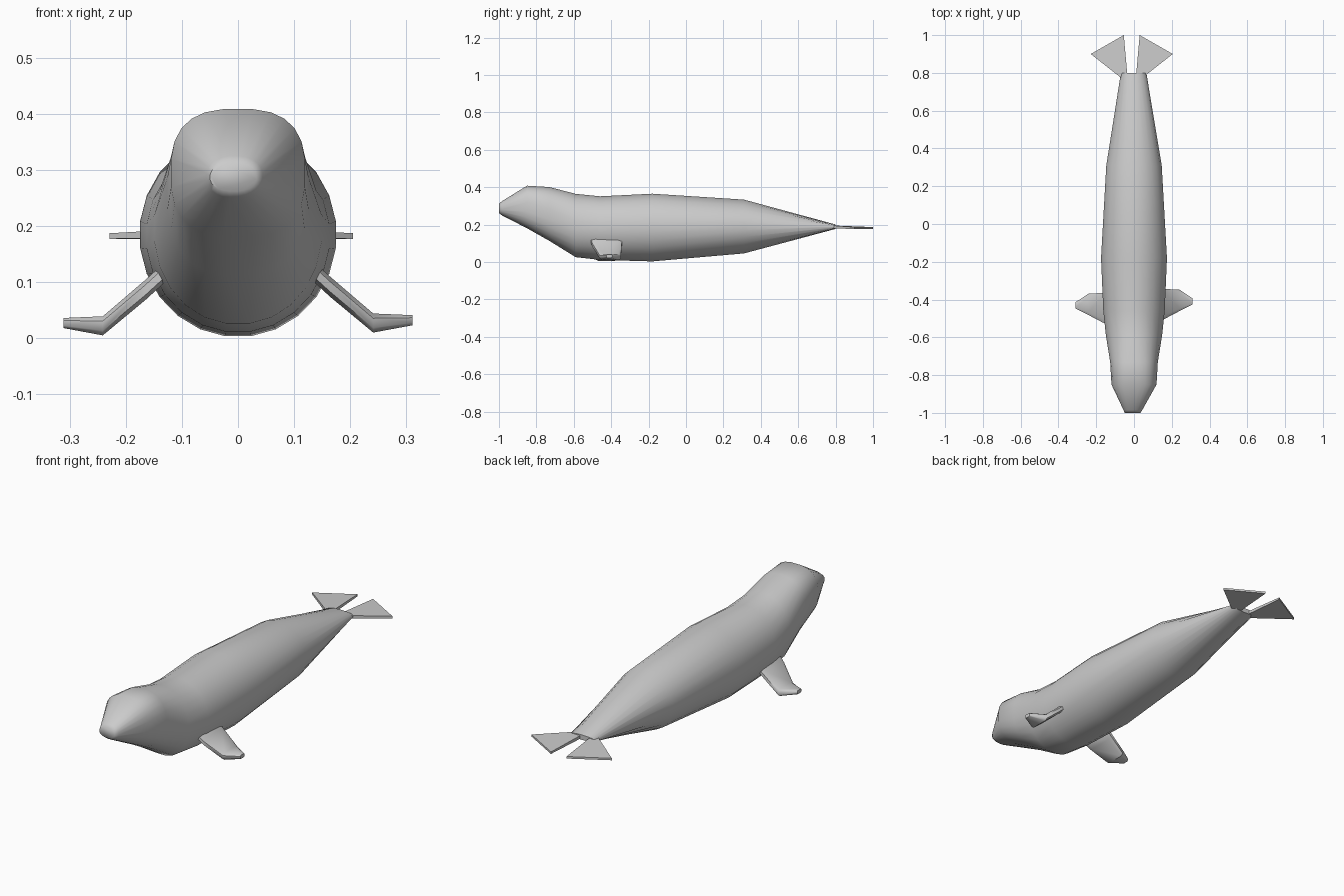
import bpy, bmesh, math

if "Cube" in bpy.data.objects:
    bpy.data.objects.remove(bpy.data.objects["Cube"])

grey = bpy.data.materials.new("seal grey")
grey.diffuse_color = (0.6, 0.6, 0.6, 1)
grey.use_nodes = True
grey.node_tree.nodes["Principled BSDF"].inputs["Base Color"].default_value = grey.diffuse_color


def loft(name, rings, angle):
    """Skin a list of equal-length point rings and cap both ends."""
    bm = bmesh.new()
    loops = [[bm.verts.new(p) for p in ring] for ring in rings]
    n = len(loops[0])
    for a, b in zip(loops, loops[1:]):
        for i in range(n):
            j = (i + 1) % n
            bm.faces.new((a[i], a[j], b[j], b[i]))
    bm.faces.new(loops[0])
    bm.faces.new(loops[-1])
    bmesh.ops.recalc_face_normals(bm, faces=bm.faces)
    mesh = bpy.data.meshes.new(name)
    bm.to_mesh(mesh)
    bm.free()
    mesh.materials.append(grey)
    ob = bpy.data.objects.new(name, mesh)
    bpy.context.collection.objects.link(ob)
    bpy.ops.object.select_all(action='DESELECT')
    ob.select_set(True)
    bpy.context.view_layer.objects.active = ob
    bpy.ops.object.shade_smooth_by_angle(angle=math.radians(angle))
    return ob


def oval(y, half, low, high, power, cx, n=24):
    """Superellipse cross-section of the body at y."""
    pts = []
    for i in range(n):
        t = 2 * math.pi * (i + 0.5) / n
        c, s = math.cos(t), math.sin(t)
        x = math.copysign(abs(c) ** (2 / power), c) * half
        z = math.copysign(abs(s) ** (2 / power), s) * (high - low) / 2
        pts.append((cx + x, y, (low + high) / 2 + z))
    return pts


# Body and head: y, half width, bottom, top, squareness, centre x
stations = [
    (-1.00, 0.042, 0.262, 0.312, 2.3, -0.008),
    (-0.985, 0.050, 0.250, 0.325, 2.3, -0.006),
    (-0.85, 0.120, 0.180, 0.409, 2.7, 0.0),
    (-0.73, 0.127, 0.112, 0.402, 2.5, 0.0),
    (-0.59, 0.150, 0.025, 0.366, 2.1, 0.0),
    (-0.46, 0.164, 0.010, 0.353, 2.0, 0.0),
    (-0.18, 0.176, 0.002, 0.367, 2.0, 0.0),
    (0.31, 0.148, 0.045, 0.335, 2.0, 0.0),
    (0.80, 0.068, 0.177, 0.201, 2.2, -0.002),
]
loft("body", [oval(*s) for s in stations], 60)

# Front flippers: x, centre z, half thickness, front y, back y
flipper = [
    (0.130, 0.120, 0.018, -0.525, -0.355),
    (0.165, 0.088, 0.018, -0.515, -0.358),
    (0.241, 0.024, 0.017, -0.475, -0.362),
    (0.311, 0.029, 0.009, -0.440, -0.408),
]
for side, label, dy, dz in ((-1, "left", -0.007, -0.002), (1, "right", 0.014, 0.003)):
    rings = []
    for x, z, h, y0, y1 in flipper:
        e = (y1 - y0) * 0.12
        outline = ((y0, -0.5), (y0 + e, -1), (y1 - e, -1), (y1, -0.5),
                   (y1, 0.5), (y1 - e, 1), (y0 + e, 1), (y0, 0.5))
        rings.append([(side * x, y + dy, z + k * h + dz) for y, k in outline])
    loft(label + "_front_flipper", rings, 50)

# Tail flippers: thin fans spreading from the tail tip
for side, label in ((-1, "left"), (1, "right")):
    rings = []
    for inner, outer, low, high in (((0.022, 0.775), (0.058, 0.775), 0.180, 0.196),
                                    ((0.042, 1.0), (0.217, 0.90), 0.177, 0.187)):
        rings.append([(side * x - 0.012, y, z) for (x, y), z in
                      ((inner, low), (outer, low), (outer, high), (inner, high))])
    loft(label + "_tail_flipper", rings, 30)
